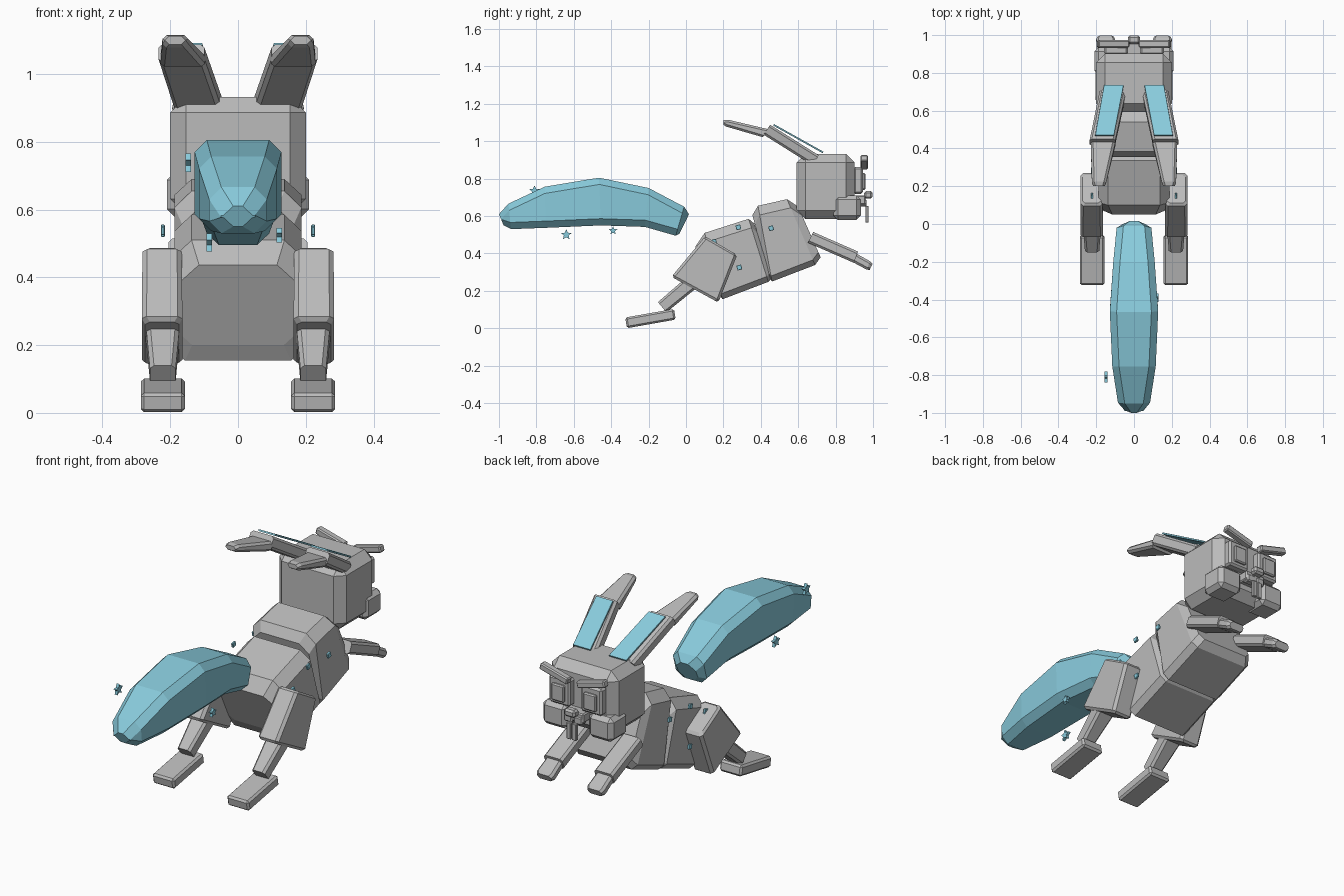
import bpy, bmesh, math
from mathutils import Vector, Matrix


def material(name, rgb):
    m = bpy.data.materials.new(name)
    m.diffuse_color = (*rgb, 1)
    return m


GREY = material("grey", (0.50, 0.50, 0.50))
BLUE = material("light blue", (0.25, 0.60, 0.72))


def finish(name, bm, mat):
    bmesh.ops.recalc_face_normals(bm, faces=bm.faces)
    me = bpy.data.meshes.new(name)
    bm.to_mesh(me)
    bm.free()
    me.materials.append(mat)
    ob = bpy.data.objects.new(name, me)
    bpy.context.collection.objects.link(ob)
    return ob


def loft(name, sections, mat=GREY, ct=0.012, cb=0.012, side=1):
    """Chamfered sections: (top y, top z, bottom y, bottom z, half width, centre x)."""
    bm = bmesh.new()
    rings = []
    for ty, tz, by, bz, hw, xc in sections:
        top, bot = Vector((0, ty, tz)), Vector((0, by, bz))
        d = (top - bot).normalized()
        half = [(hw - cb, bot), (hw, bot + d * cb), (hw, top - d * ct), (hw - ct, top)]
        pts = half + [(-w, p) for w, p in reversed(half)]
        rings.append([bm.verts.new((w + xc * side, p.y, p.z)) for w, p in pts])
    for a, b in zip(rings, rings[1:]):
        for i in range(8):
            j = (i + 1) % 8
            bm.faces.new((a[i], a[j], b[j], b[i]))
    bm.faces.new(rings[0])
    bm.faces.new(rings[-1])
    return finish(name, bm, mat)


def box(name, loc, size, mat=GREY, bevel=0.006, rot=0, axis='X'):
    bm = bmesh.new()
    bmesh.ops.create_cube(bm, size=1, matrix=Matrix.Diagonal((*size, 1)))
    if bevel:
        bmesh.ops.bevel(bm, geom=bm.edges[:], offset=bevel, segments=1, affect='EDGES')
    bm.transform(Matrix.Translation(loc) @ Matrix.Rotation(math.radians(rot), 4, axis))
    return finish(name, bm, mat)


def star(name, loc, r=0.03, t=0.016):
    bm = bmesh.new()
    ring = []
    for i in range(10):
        a = math.pi / 2 + i * math.pi / 5
        rr = r if i % 2 == 0 else r * 0.45
        ring.append(bm.verts.new((-t / 2, rr * math.cos(a), rr * math.sin(a))))
    face = bm.faces.new(ring)
    ext = bmesh.ops.extrude_face_region(bm, geom=[face])
    bmesh.ops.translate(bm, vec=(t, 0, 0),
                        verts=[v for v in ext["geom"] if isinstance(v, bmesh.types.BMVert)])
    bm.transform(Matrix.Translation(loc))
    return finish(name, bm, BLUE)


# Body: hips and chest
loft("hips", [(0.05, 0.437, 0.165, 0.20, 0.165, 0), (0.10, 0.51, 0.195, 0.155, 0.187, 0),
              (0.335, 0.585, 0.44, 0.248, 0.187, 0), (0.365, 0.56, 0.46, 0.27, 0.165, 0)],
     ct=0.05, cb=0.03)
loft("chest", [(0.355, 0.605, 0.445, 0.27, 0.165, 0), (0.385, 0.655, 0.46, 0.25, 0.187, 0),
               (0.54, 0.69, 0.69, 0.338, 0.187, 0), (0.60, 0.65, 0.72, 0.38, 0.165, 0)],
     ct=0.05, cb=0.03)

# Tail: fat curved brush
loft("tail", [(0.016, 0.61, -0.035, 0.505, 0.058, 0), (-0.01, 0.65, -0.055, 0.495, 0.092, 0),
              (-0.20, 0.75, -0.22, 0.542, 0.11, 0), (-0.465, 0.805, -0.455, 0.55, 0.128, 0),
              (-0.755, 0.757, -0.75, 0.537, 0.115, 0), (-0.95, 0.666, -0.935, 0.53, 0.085, 0),
              (-1.0, 0.61, -0.975, 0.55, 0.05, 0)], BLUE, ct=0.036, cb=0.036)

# Head and face
box("head", (0, 0.747, 0.759), (0.40, 0.31, 0.348), bevel=0.046)
box("muzzle", (0, 0.92, 0.685), (0.12, 0.08, 0.05))
box("nose", (0, 0.975, 0.713), (0.065, 0.045, 0.04), bevel=0.01)

for s, tag in ((1, "right"), (-1, "left")):
    box(f"cheek_{tag}", (0.137 * s, 0.862, 0.645), (0.146, 0.145, 0.13), bevel=0.022)
    box(f"eye_{tag}", (0.095 * s, 0.92, 0.79), (0.125, 0.05, 0.145), bevel=0.01)
    box(f"pupil_{tag}", (0.095 * s, 0.95, 0.785), (0.075, 0.02, 0.09), bevel=0.006)
    box(f"brow_{tag}", (0.11 * s, 0.953, 0.888), (0.17, 0.04, 0.036), rot=-15 * s, axis='Y')
    box(f"tooth_{tag}", (0.016 * s, 0.968, 0.61), (0.026, 0.018, 0.09), bevel=0.003)
    box(f"lip_{tag}", (0.03 * s, 0.945, 0.67), (0.05, 0.04, 0.04))

    # Ears, folded back
    loft(f"ear_base_{tag}", [(0.71, 0.925, 0.675, 0.872, 0.07, 0.112),
                             (0.45, 1.088, 0.415, 1.035, 0.068, 0.167)], side=s)
    loft(f"ear_tip_{tag}", [(0.45, 1.062, 0.41, 1.022, 0.066, 0.163),
                            (0.225, 1.115, 0.215, 1.078, 0.038, 0.185),
                            (0.20, 1.112, 0.20, 1.088, 0.030, 0.185)], side=s)
    loft(f"inner_ear_{tag}", [(0.735, 0.944, 0.731, 0.936, 0.052, 0.107),
                              (0.47, 1.092, 0.466, 1.084, 0.050, 0.156)],
         BLUE, 0.001, 0.001, s)

    # Front legs
    loft(f"front_leg_{tag}", [(0.68, 0.515, 0.652, 0.457, 0.055, 0.15),
                              (0.92, 0.41, 0.897, 0.35, 0.055, 0.15)], side=s)
    loft(f"front_paw_{tag}", [(0.90, 0.405, 0.88, 0.36, 0.046, 0.15),
                              (0.985, 0.358, 0.965, 0.314, 0.05, 0.15),
                              (0.998, 0.345, 0.982, 0.312, 0.042, 0.15)], side=s)

    # Hind legs
    loft(f"thigh_{tag}", [(0.11, 0.487, 0.26, 0.40, 0.048, 0.224),
                          (0.095, 0.483, 0.27, 0.383, 0.058, 0.224),
                          (-0.07, 0.285, 0.178, 0.15, 0.06, 0.224),
                          (-0.065, 0.268, 0.165, 0.142, 0.05, 0.224)], ct=0.014, cb=0.014, side=s)
    loft(f"shin_{tag}", [(0.0, 0.27, 0.05, 0.21, 0.05, 0.222),
                         (-0.15, 0.14, -0.105, 0.085, 0.038, 0.222)], side=s)
    box(f"hind_foot_{tag}", (0.222 * s, -0.19, 0.052), (0.13, 0.265, 0.058), bevel=0.01, rot=10)

    # Small flank spots
    for i, (y, z) in enumerate(((0.15, 0.463), (0.28, 0.54), (0.285, 0.325), (0.455, 0.535))):
        box(f"spot_{tag}_{i}", (0.222 * s, y, z), (0.012, 0.026, 0.026), BLUE, 0.002, 15)

# Stars around the tail
for i, p in enumerate(((-0.147, -0.81, 0.735), (-0.085, -0.64, 0.50), (0.122, -0.39, 0.522))):
    star(f"star_{i}", p, 0.03 if i < 2 else 0.024)
